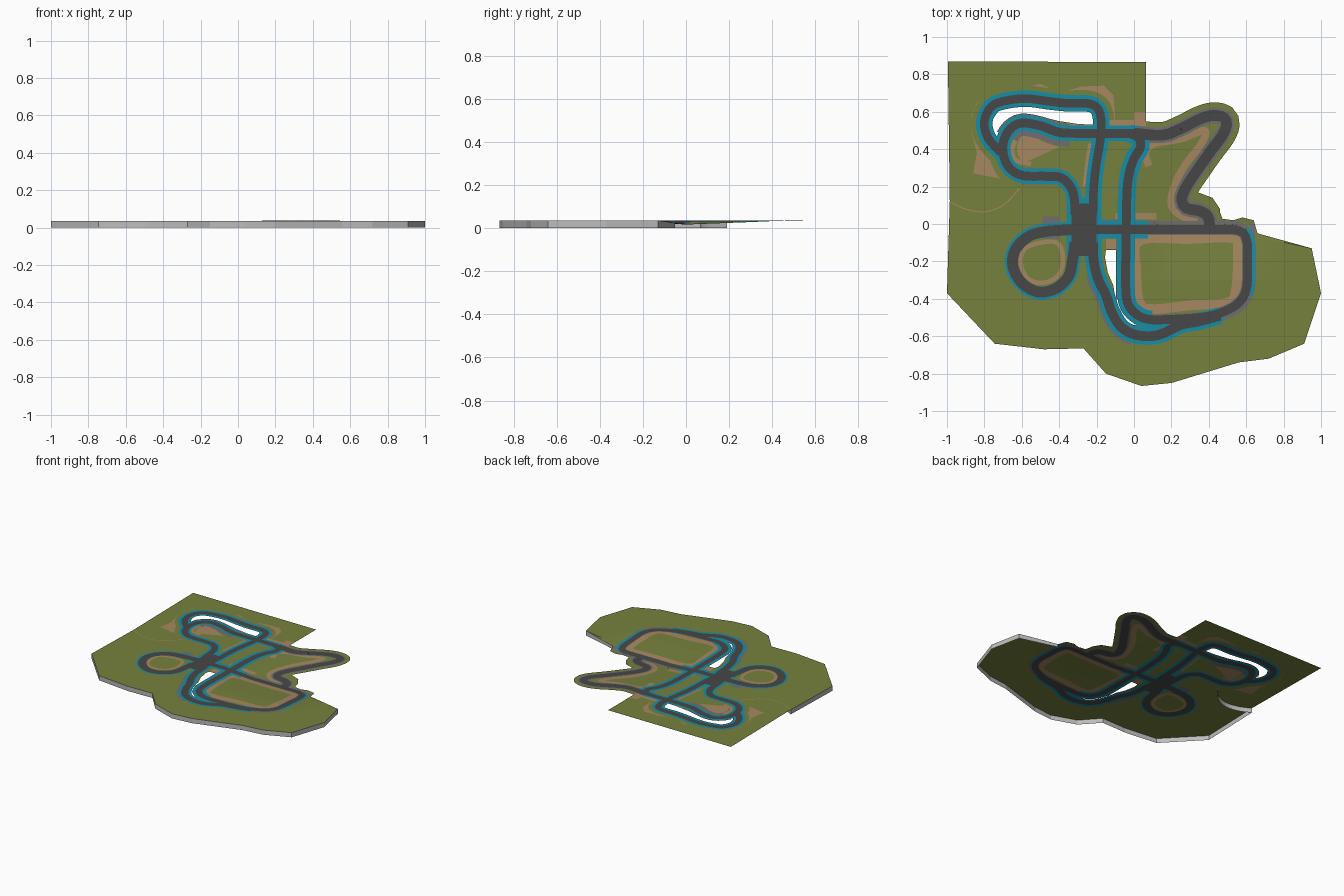
import bpy, math
from mathutils import Vector
from mathutils.geometry import delaunay_2d_cdt

# ---------- materials ----------
def mat(name, r, g, b):
    m = bpy.data.materials.new(name)
    m.diffuse_color = (r, g, b, 1)
    return m

grass = mat("olive_grass", 0.18, 0.22, 0.048)
dirt = mat("tan_dirt", 0.38, 0.245, 0.115)
gravel = mat("mid_grey", 0.165, 0.155, 0.16)
kerb = mat("teal_kerb", 0.008, 0.27, 0.39)
asphalt = mat("dark_asphalt", 0.063, 0.063, 0.063)
concrete = mat("light_concrete", 0.5, 0.5, 0.5)

# layers, later ones win where they overlap (None = opening)
GROUND, DIRT, VERGE, TRAIL, HOLE, GRAVEL, KERB, ROAD = range(8)
NAMES = ["ground", "dirt_areas", "road_verge", "dirt_trails", None, "gravel_strips", "kerbs", "road"]
MATS = [grass, dirt, grass, dirt, None, gravel, kerb, asphalt]

def clamp(t):
    return max(0.0, min(1.0, t))

# gentle dip of the terrain east of the bridge, slight rise of the northeast tip
def height(x, y):
    gx = clamp((x + 0.1) / 0.25) * clamp((0.8 - x) / 0.18)
    fy = clamp((0.5 - y) / 0.5) if y > 0 else clamp((y + 0.3) / 0.3)
    return 0.036 - 0.019 * gx * fy + 0.003 * clamp((x - 0.1) / 0.1) * clamp((y - 0.3) / 0.2)

verts, faces, layers = [], [], []

def area(idx):
    pts = [verts[i] for i in idx]
    return sum(a.x * b.y - b.x * a.y for a, b in zip(pts, pts[1:] + pts[:1])) / 2

def add_face(idx, layer):
    a = area(idx)
    if abs(a) > 1e-7:
        faces.append(idx if a > 0 else idx[::-1])
        layers.append(layer)

def poly(pts, layer):
    n = len(verts)
    verts.extend(Vector(p) for p in pts)
    add_face(list(range(n, n + len(pts))), layer)

def rect(x0, x1, y0, y1, layer):
    poly([(x0, y0), (x1, y0), (x1, y1), (x0, y1)], layer)

# smooth centre line through a few points
def curve(pts, closed=False):
    p = [Vector(q) for q in pts]
    p = [p[-1]] + p + p[:2] if closed else [2 * p[0] - p[1]] + p + [2 * p[-1] - p[-2]]
    out = []
    for a, b, c, d in zip(p, p[1:], p[2:], p[3:]):
        n = max(2, int((c - b).length / 0.018))
        for k in range(n):
            t = k / n
            out.append(0.5 * (2 * b + (c - a) * t + (2 * a - 5 * b + 4 * c - d) * t * t
                              + (3 * b - a - 3 * c + d) * t ** 3))
    return out + [p[-2].copy()]

# band along a centre line between two offsets (left is positive)
def strip(path, lo, hi, layer, keep=None):
    n = len(verts)
    for i, p in enumerate(path):
        t = (path[min(i + 1, len(path) - 1)] - path[max(i - 1, 0)]).normalized()
        s = Vector((-t.y, t.x))
        verts.extend((p + s * lo, p + s * hi))
    for i in range(len(path) - 1):
        if keep is None or keep(path[i].x, path[i].y):
            a = n + 2 * i
            add_face([a, a + 2, a + 3], layer)
            add_face([a, a + 3, a + 1], layer)

# ---------- land outline ----------
edge_south = [(0.66, -0.05), (0.95, -0.13), (1, -0.37), (0.91, -0.64), (0.72, -0.72), (0.56, -0.74),
              (0.2, -0.85), (0.04, -0.866), (-0.15, -0.8), (-0.27, -0.665), (-0.48, -0.67),
              (-0.745, -0.64), (-1, -0.37), (-0.985, 0.12)]
edge_north = [(-0.995, 0.87), (0.065, 0.865), (0.065, 0.52), (0.15, 0.515), (0.22, 0.54), (0.3, 0.59),
              (0.4, 0.615), (0.48, 0.615), (0.54, 0.57), (0.54, 0.5), (0.49, 0.43), (0.4, 0.31),
              (0.33, 0.2), (0.34, 0.17), (0.42, 0.14), (0.46, 0.08), (0.46, 0.03), (0.53, 0.02),
              (0.58, 0.035), (0.64, 0.02)]
poly(edge_south + edge_north, GROUND)

# ---------- openings between the roads ----------
poly([(-0.75, 0.44), (-0.77, 0.54), (-0.72, 0.61), (-0.62, 0.635), (-0.45, 0.62), (-0.3, 0.605),
      (-0.215, 0.6), (-0.2, 0.53), (-0.3, 0.535), (-0.4, 0.55), (-0.5, 0.575), (-0.6, 0.58),
      (-0.68, 0.54), (-0.725, 0.46)], HOLE)
poly([(-0.15, -0.14), (-0.09, -0.14), (-0.09, -0.4), (-0.05, -0.47), (0.03, -0.54), (-0.03, -0.54),
      (-0.08, -0.49), (-0.1, -0.4), (-0.11, -0.33), (-0.14, -0.26), (-0.155, -0.18)], HOLE)

# ---------- roads ----------
west_loop = curve([(-0.33, -0.03), (-0.47, -0.04), (-0.56, -0.065), (-0.63, -0.13), (-0.65, -0.21), (-0.62, -0.29),
                   (-0.56, -0.345), (-0.49, -0.365), (-0.41, -0.34), (-0.35, -0.28), (-0.33, -0.2), (-0.315, -0.1)])
inner_loop = curve([(-0.315, 0.05), (-0.32, 0.14), (-0.34, 0.2), (-0.39, 0.248), (-0.47, 0.255), (-0.6, 0.26),
                    (-0.67, 0.305), (-0.7, 0.38), (-0.695, 0.45), (-0.66, 0.51), (-0.6, 0.54), (-0.5, 0.525),
                    (-0.4, 0.49), (-0.3, 0.485), (-0.18, 0.485), (0.02, 0.485)])
outer_loop = curve([(-0.71, 0.38), (-0.78, 0.46), (-0.8, 0.55), (-0.76, 0.63), (-0.68, 0.66), (-0.57, 0.67),
                    (-0.45, 0.655), (-0.35, 0.645), (-0.25, 0.645), (-0.195, 0.62), (-0.175, 0.55),
                    (-0.18, 0.45), (-0.2, 0.33), (-0.215, 0.2), (-0.22, 0.05)])
northeast_road = curve([(0.0, 0.485), (0.15, 0.475), (0.25, 0.51), (0.35, 0.56), (0.42, 0.58), (0.48, 0.57),
                        (0.495, 0.53), (0.47, 0.47), (0.41, 0.39), (0.34, 0.29), (0.28, 0.2), (0.255, 0.13),
                        (0.28, 0.085), (0.35, 0.07), (0.395, 0.04), (0.405, -0.02)])
east_loop = curve([(-0.03, 0.487), (0.025, 0.46), (0.035, 0.41), (0, 0.35), (-0.03, 0.25), (-0.04, 0.1), (-0.042, -0.1),
                   (-0.045, -0.3), (-0.035, -0.42), (0.01, -0.48), (0.08, -0.51), (0.2, -0.51), (0.35, -0.5),
                   (0.45, -0.48), (0.55, -0.43), (0.6, -0.35), (0.607, -0.2), (0.603, -0.09), (0.56, -0.035),
                   (0.4, -0.03), (0.2, -0.03), (0, -0.03), (-0.22, -0.03)])
south_road = curve([(-0.22, -0.1), (-0.215, -0.2), (-0.19, -0.3), (-0.15, -0.38), (-0.12, -0.47), (-0.07, -0.55),
                    (0, -0.59), (0.08, -0.6), (0.15, -0.587), (0.25, -0.54), (0.35, -0.52), (0.46, -0.49)])

for path, v in ((west_loop, 0.06), (inner_loop, 0.075), (outer_loop, 0.07), (northeast_road, 0.07),
                (east_loop, 0.05), (south_road, 0.065)):
    strip(path, -v, v, VERGE)
for path, r in ((west_loop, 0.029), (inner_loop, 0.024), (outer_loop, 0.023), (northeast_road, 0.029),
                (east_loop, 0.024), (south_road, 0.026)):
    strip(path, -r, r, ROAD)
rect(-0.335, -0.2, -0.17, 0.11, ROAD)          # bridge deck
rect(-0.36, -0.175, -0.17, 0.14, KERB)

# kerbs and gravel beside the roads
strip(west_loop, -0.042, 0.03, KERB)
strip(inner_loop, -0.042, 0.042, KERB)
strip(outer_loop, -0.044, 0.044, KERB)
strip(south_road, -0.046, 0.046, KERB)
strip(east_loop, -0.048, 0.048, KERB, lambda x, y: x < 0.08)
strip(east_loop, -0.042, 0.022, KERB, lambda x, y: x > 0.59 or (y < -0.4 and x < 0.45))
strip(northeast_road, -0.042, 0.042, GRAVEL)
strip(inner_loop, -0.07, 0.05, GRAVEL, lambda x, y: y > 0.46 and x < -0.35)
strip(east_loop, -0.045, 0.03, GRAVEL, lambda x, y: x > 0.08)
strip(south_road, -0.058, 0.04, GRAVEL, lambda x, y: y < -0.25 and x < 0)
rect(-0.49, -0.4, -0.08, 0.04, GRAVEL)
rect(-0.6, -0.45, 0.21, 0.3, GRAVEL)
rect(0.62, 0.648, -0.33, 0.0, GRAVEL)
rect(-0.095, -0.06, -0.4, -0.08, GRAVEL)
rect(-0.17, -0.08, 0.0, 0.025, GRAVEL)

# ---------- dirt ----------
poly([(-0.87, 0.5), (-0.87, 0.58), (-0.84, 0.65), (-0.75, 0.71), (-0.62, 0.72), (-0.5, 0.75), (-0.4, 0.7),
      (-0.28, 0.735), (-0.16, 0.74), (-0.11, 0.69), (-0.1, 0.55), (-0.2, 0.5), (-0.65, 0.3), (-0.6, 0.22),
      (-0.62, 0.18), (-0.7, 0.24), (-0.86, 0.27), (-0.84, 0.38)], DIRT)
rect(-0.35, -0.14, 0.525, 0.558, TRAIL)
rect(-0.14, 0.064, 0.515, 0.555, TRAIL)
rect(0.0, 0.064, 0.51, 0.6, TRAIL)
rect(-0.15, -0.06, -0.135, -0.08, TRAIL)
rect(-0.1, 0.12, 0.025, 0.06, TRAIL)
strip(curve([(0.03, -0.09), (0.3, -0.08), (0.52, -0.075), (0.555, -0.12), (0.545, -0.35), (0.5, -0.42),
             (0.3, -0.435), (0.1, -0.455), (0.03, -0.42), (0.012, -0.25)], True), -0.026, 0.026, TRAIL)
strip(curve([(-0.47, -0.095), (-0.4, -0.11), (-0.38, -0.2), (-0.41, -0.28), (-0.49, -0.315), (-0.57, -0.29),
             (-0.605, -0.21), (-0.58, -0.13)], True), -0.012, 0.012, TRAIL)
strip(curve([(0.08, 0.31), (0.06, 0.38), (0.11, 0.43), (0.25, 0.455), (0.38, 0.5), (0.36, 0.43), (0.27, 0.31),
             (0.215, 0.2), (0.2, 0.1), (0.26, 0.04), (0.34, 0.025)]), -0.02, 0.02, TRAIL)
strip(curve([(-0.55, 0.32), (-0.63, 0.34), (-0.65, 0.4), (-0.61, 0.47), (-0.5, 0.455)]), -0.012, 0.012, TRAIL)
strip(curve([(-0.235, 0.43), (-0.25, 0.33), (-0.265, 0.2)]), -0.01, 0.01, TRAIL)
seam = curve([(-0.985, 0.12), (-0.9, 0.08), (-0.8, 0.065), (-0.7, 0.1), (-0.61, 0.19)])
strip(seam, -0.003, 0.003, TRAIL)

# loose grid points so the large areas follow the slope
for i in range(-19, 20):
    for j in range(-16, 17):
        verts.append(Vector((i * 0.05 + 0.0031, j * 0.05 + 0.0017)))

# ---------- cut everything into one flush sheet ----------
pts, _, tris, _, _, origin = delaunay_2d_cdt(verts, [], faces, 0, 1e-6)

def contains(idx, c):
    if len(idx) > 3:
        return True
    a = [verts[i] for i in idx]
    return all((q - p).cross(c - p) > -1e-8 for p, q in zip(a, a[1:] + a[:1]))

parts = [[] for _ in NAMES]
for tri, src in zip(tris, origin):
    c = sum((pts[i] for i in tri), Vector((0, 0))) / len(tri)
    found = [layers[f] for f in src if contains(faces[f], c)]
    if found:
        parts[max(found)].append(tri)

def build(name, coords, polys, material):
    me = bpy.data.meshes.new(name)
    me.from_pydata(coords, [], polys)
    me.materials.append(material)
    me.update()
    bpy.context.collection.objects.link(bpy.data.objects.new(name, me))

for name, material, part in zip(NAMES, MATS, parts):
    if name and part:
        index = {v: k for k, v in enumerate(sorted({i for t in part for i in t}))}
        build(name, [(pts[i].x, pts[i].y, height(*pts[i])) for i in index],
              [[index[i] for i in t] for t in part], material)

# ---------- perimeter wall ----------
line = [Vector(p) for p in edge_south] + seam[1:]
coords = [c for p in line for c in ((p.x, p.y, 0), (p.x, p.y, height(p.x, p.y)))]
build("outer_wall", coords, [(2 * i + 2, 2 * i, 2 * i + 1, 2 * i + 3) for i in range(len(line) - 1)], concrete)
